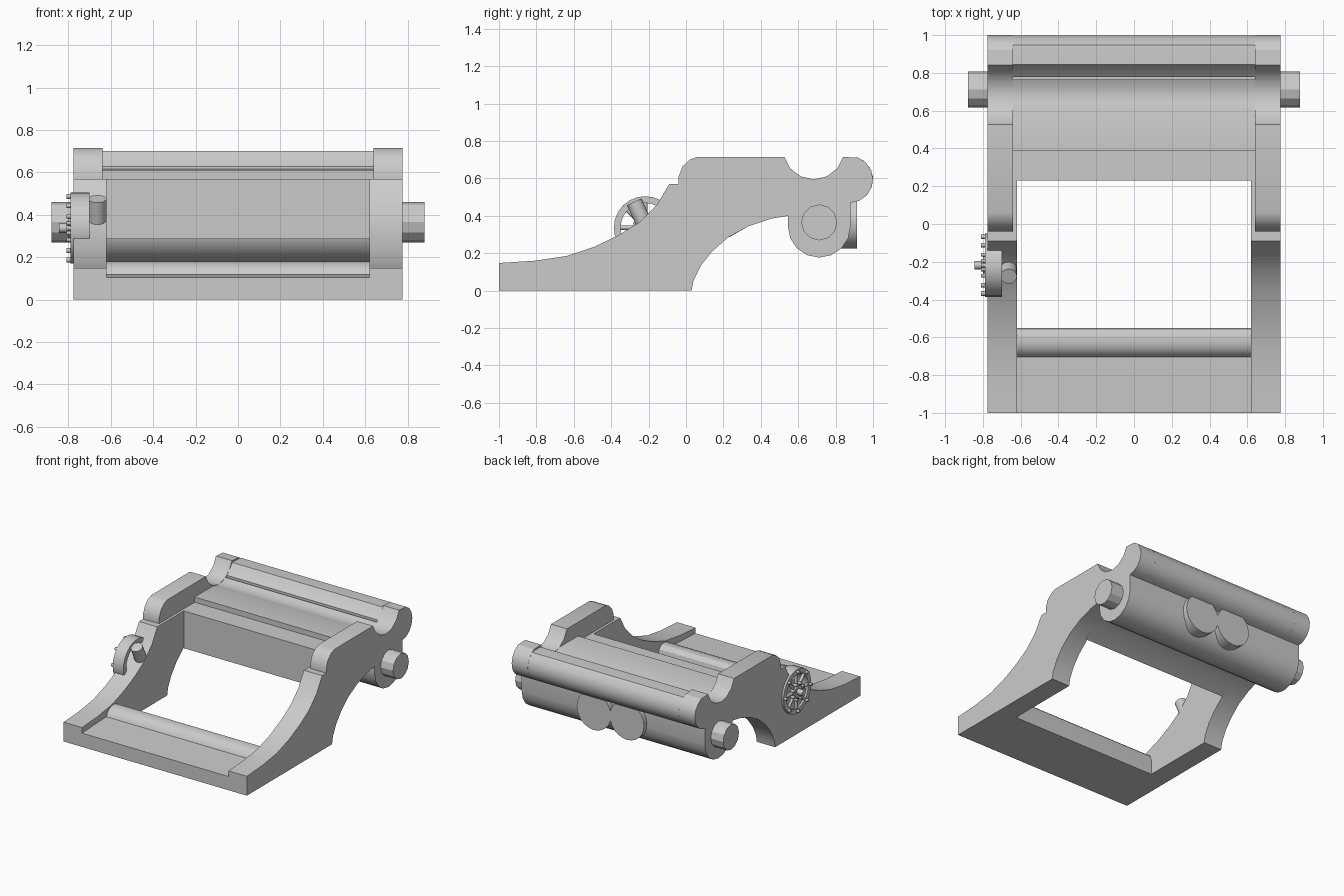
import bpy, bmesh
from math import sin, cos, pi, radians
from mathutils import Matrix, Vector

if "Cube" in bpy.data.objects:
    bpy.data.objects.remove(bpy.data.objects["Cube"], do_unlink=True)

grey = bpy.data.materials.new("plain_grey")
grey.use_nodes = True
grey.diffuse_color = (0.6, 0.6, 0.6, 1)
grey.node_tree.nodes["Principled BSDF"].inputs["Base Color"].default_value = grey.diffuse_color


def finish(name, bm, angle=29):
    bmesh.ops.recalc_face_normals(bm, faces=bm.faces)
    mesh = bpy.data.meshes.new(name)
    bm.to_mesh(mesh)
    bm.free()
    mesh.materials.append(grey)
    for p in mesh.polygons:
        p.use_smooth = True
    mesh.set_sharp_from_angle(angle=radians(angle))
    ob = bpy.data.objects.new(name, mesh)
    bpy.context.collection.objects.link(ob)
    return ob


def arc(cy, cz, r, a0, a1, n):
    """Points on a circle in the side plane, angles in degrees."""
    steps = [radians(a0 + (a1 - a0) * i / n) for i in range(n + 1)]
    return [(cy + r * cos(a), cz + r * sin(a)) for a in steps]


def prism(name, profile, x0, x1):
    """Side profile (y, z) extruded along x."""
    bm = bmesh.new()
    face = bm.faces.new([bm.verts.new((x0, y, z)) for y, z in profile])
    new = bmesh.ops.extrude_face_region(bm, geom=[face])["geom"]
    verts = [v for v in new if isinstance(v, bmesh.types.BMVert)]
    bmesh.ops.translate(bm, verts=verts, vec=(x1 - x0, 0, 0))
    return finish(name, bm)


def rod(name, a, b, r, sides, angle=29):
    """Cylinder between two points."""
    a, b = Vector(a), Vector(b)
    turn = (b - a).to_track_quat('Z', 'Y').to_matrix().to_4x4()
    bm = bmesh.new()
    bmesh.ops.create_cone(bm, cap_ends=True, segments=sides, radius1=r, radius2=r,
                          depth=(b - a).length,
                          matrix=Matrix.Translation((a + b) / 2) @ turn)
    return finish(name, bm, angle)


# Shared pieces of the side profile
slope = [(-1, .148), (-.81, .16), (-.64, .185), (-.49, .235), (-.36, .297),
         (-.25, .365), (-.155, .46), (-.09, .57)]
shoulder = [(-.04, .57), (-.04, .61), (-.018, .665), (.02, .70), (.06, .715)]
arch = [(.545, .40), (.455, .385), (.335, .345), (.225, .285),
        (.14, .21), (.08, .135), (.04, .055), (.03, 0)]
trough = arc(.683, .758, .163, 195, 345, 6)
back_roll = arc(.875, .595, .125, 68, -88, 7)
lower_roll = [(.88, .47)] + arc(.712, .345, .168, 360, 180, 8)

# Side frames with an inner liner below the shoulder
side = ([(-1, 0)] + slope + shoulder + trough + [(.84, .715)]
        + back_roll + lower_roll + arch)
liner = [(-1, 0)] + slope + [(.3, .57), (.3, .33)] + arch[3:]
for s, label in ((1, "left"), (-1, "right")):
    prism(label + "_side_frame", side, s * .64, s * .775)
    prism(label + "_inner_liner", liner, s * .62, s * .64)

# Cross body with step, trough, narrow slot and both rolls
body = ([(.23, .285), (.23, .57), (.39, .57), (.39, .61), (.61, .61)]
        + arc(.683, .758, .163, 256, 300, 3)
        + [(.766, .59), (.778, .59), (.778, .628), (.81, .655), (.845, .70), (.905, .70)]
        + arc(.875, .595, .125, 55, -88, 6) + lower_roll + arch[:3])
prism("cross_body", body, -.64, .64)

# Front cross bar with rounded lip
front = [(-1, 0), (-1, .105), (-.705, .118), (-.695, .14), (-.67, .165), (-.63, .18),
         (-.59, .175), (-.56, .15), (-.55, .115), (-.55, 0)]
prism("front_bar", front, -.62, .62)

# Axle pin and twin rear discs
rod("axle_pin", (-.88, .712, .365), (.88, .712, .365), .096, 12)
for s, label in ((1, "left"), (-1, "right")):
    rod(label + "_rear_disc", (s * .14, .80, .37), (s * .14, .915, .37), .145, 24)

# Handwheel: rim, spokes, hub and studs
WY, WZ, R = -.218, .337, .168
outer, inner = (arc(WY, WZ, r, 0, 345, 23) for r in (R, .132))
bm = bmesh.new()
loops = [[bm.verts.new((x, y, z)) for y, z in ring]
         for x, ring in ((-.79, outer), (-.70, outer), (-.70, inner), (-.79, inner))]
for i in range(4):
    a, b = loops[i], loops[(i + 1) % 4]
    for j in range(24):
        k = (j + 1) % 24
        bm.faces.new((a[j], a[k], b[k], b[j]))
finish("wheel_rim", bm)

rod("wheel_hub", (-.80, WY, WZ), (-.70, WY, WZ), .045, 16)
rod("wheel_shaft", (-.845, WY, WZ), (-.79, WY, WZ), .022, 12, 35)
for i in range(8):
    a = i * pi / 4
    c, s = cos(a), sin(a)
    rod(f"wheel_spoke_{i + 1}", (-.777, WY + .03 * c, WZ + .03 * s),
        (-.777, WY + .14 * c, WZ + .14 * s), .012, 8, 50)
    rod(f"wheel_stud_{i + 1}", (-.81, WY + .15 * c, WZ + .15 * s),
        (-.78, WY + .15 * c, WZ + .15 * s), .012, 8, 50)
    c, s = cos(a + pi / 8), sin(a + pi / 8)
    rod(f"hub_stud_{i + 1}", (-.81, WY + .06 * c, WZ + .06 * s),
        (-.77, WY + .06 * c, WZ + .06 * s), .01, 8, 50)

# Tilted knob beside the wheel
rod("tilted_knob", (-.663, -.215, .34), (-.663, -.277, .475), .043, 16)
